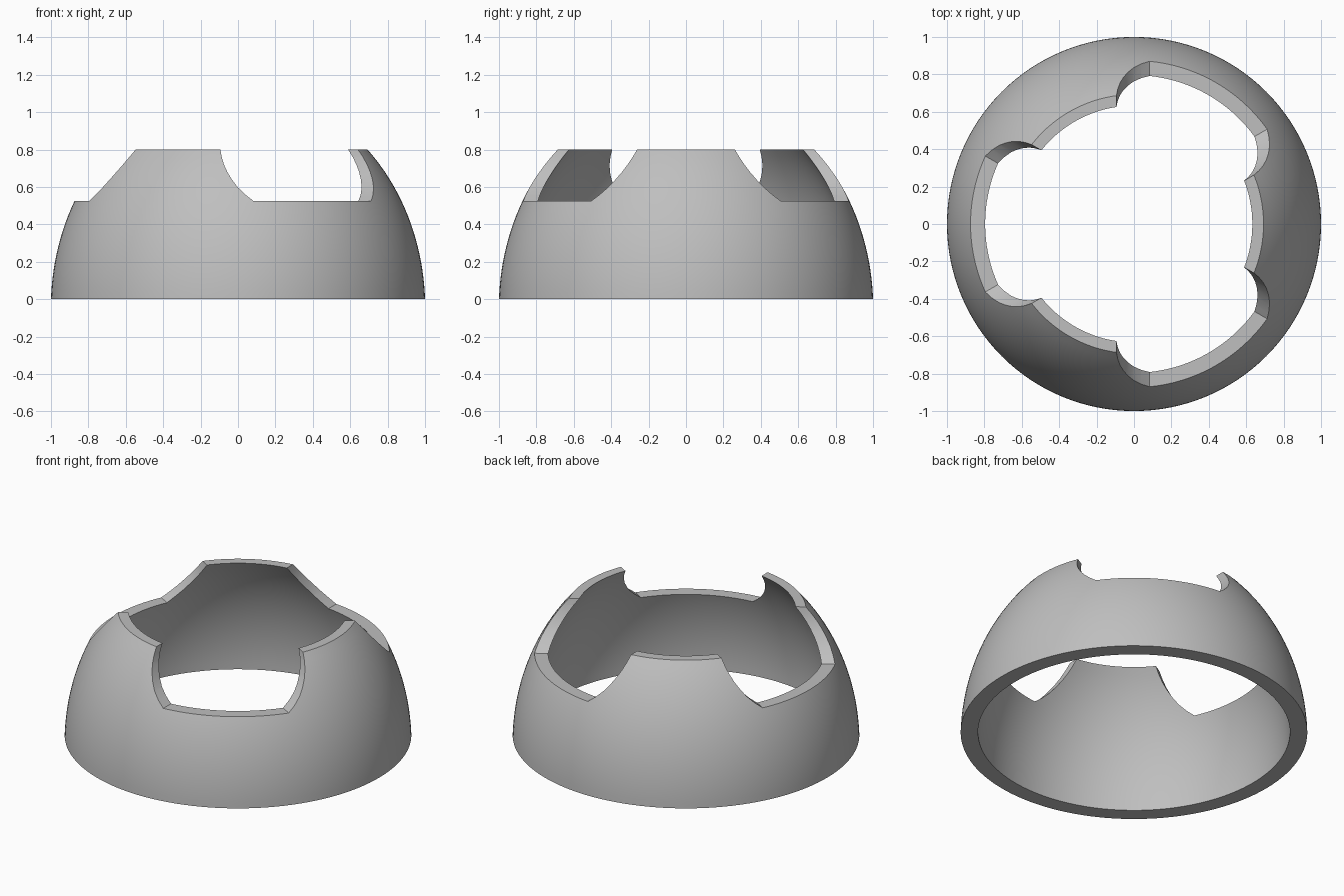
import bpy, bmesh
from math import sin, cos, tan, pi, radians, sqrt

cube = bpy.data.objects.get("Cube")
if cube:
    bpy.data.objects.remove(cube, do_unlink=True)

grey = bpy.data.materials.new("plain grey")
grey.use_nodes = True
grey.diffuse_color = (0.52, 0.52, 0.52, 1)
grey.node_tree.nodes["Principled BSDF"].inputs["Base Color"].default_value = (0.52, 0.52, 0.52, 1)

TOP, SILL = 0.8, 0.525
SEGMENTS, RINGS = 128, 20


def add_object(name, bm):
    bmesh.ops.recalc_face_normals(bm, faces=bm.faces)
    mesh = bpy.data.meshes.new(name)
    bm.to_mesh(mesh)
    bm.free()
    mesh.materials.append(grey)
    obj = bpy.data.objects.new(name, mesh)
    bpy.context.collection.objects.link(obj)
    return obj


def bridge(bm, a, b):
    n = len(a)
    for i in range(n):
        j = (i + 1) % n
        bm.faces.new((a[i], a[j], b[j], b[i]))


# Dome shell: closed wall profile spun around z
def outer_radius(z):
    return sqrt(1 - 0.729 * (z * z + 0.092 * z))


def inner_radius(z):
    return sqrt(0.81 - 0.64 * z * z)


heights = [TOP * i / RINGS for i in range(RINGS + 1)]
profile = [(outer_radius(z), z) for z in heights]
profile += [(inner_radius(z), z) for z in reversed(heights)]
bm = bmesh.new()
rings = []
for r, z in profile:
    rings.append([bm.verts.new((r * cos(2 * pi * i / SEGMENTS), r * sin(2 * pi * i / SEGMENTS), z))
                  for i in range(SEGMENTS)])
for k, ring in enumerate(rings):
    bridge(bm, ring, rings[(k + 1) % len(rings)])
dome = add_object("dome_shell", bm)

# Notch cutter: flared slot with hollow curved sides, as (height, side offset)
slot_sides = [(SILL, -0.083), (0.56, -0.038), (0.60, 0.003), (0.64, 0.033),
              (0.68, 0.057), (0.72, 0.075), (0.76, 0.087), (TOP, 0.094), (0.9, 0.1)]


def notch_cutter(azimuth):
    bm = bmesh.new()
    layers = []
    for z, offset in slot_sides:
        layer = []
        for u, side in ((0.25, -1), (1.3, -1), (1.3, 1), (0.25, 1)):
            v = side * (offset / cos(pi / 6) + u * tan(pi / 6))
            layer.append(bm.verts.new((u * cos(azimuth) - v * sin(azimuth),
                                       u * sin(azimuth) + v * cos(azimuth), z)))
        layers.append(layer)
    for a, b in zip(layers, layers[1:]):
        bridge(bm, a, b)
    bm.faces.new(layers[0])
    bm.faces.new(layers[-1])
    return add_object("notch_cutter", bm)


# Cut the three notches
bpy.context.view_layer.objects.active = dome
for degrees in (60, 180, 300):
    cutter = notch_cutter(radians(degrees))
    cutter.hide_render = True
    mod = dome.modifiers.new("notch", 'BOOLEAN')
    mod.operation = 'DIFFERENCE'
    mod.solver = 'EXACT'
    mod.object = cutter
    bpy.ops.object.modifier_apply(modifier=mod.name)
    bpy.data.objects.remove(cutter, do_unlink=True)

# Smooth curved walls, keep rims and notch corners sharp
bpy.ops.object.select_all(action='DESELECT')
dome.select_set(True)
bpy.ops.object.shade_smooth_by_angle(angle=radians(25))
